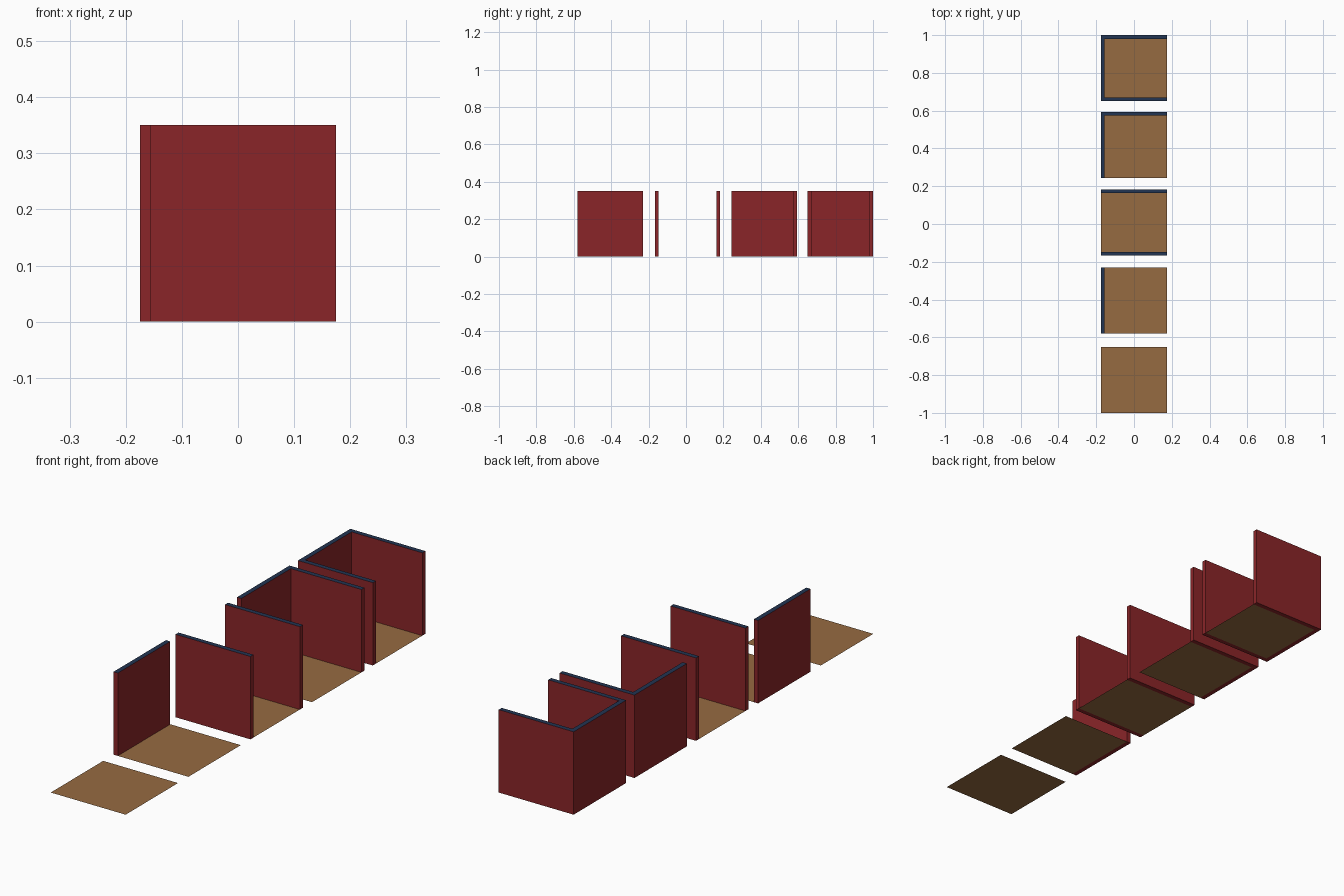
import bpy, bmesh

if "Cube" in bpy.data.objects:
    bpy.data.objects.remove(bpy.data.objects["Cube"])

S = 0.35      # tile size and wall height
H = S / 2
T = 0.02      # wall thickness


def material(name, rgb):
    m = bpy.data.materials.new(name)
    m.diffuse_color = (*rgb, 1)
    m.use_nodes = True
    m.node_tree.nodes["Principled BSDF"].inputs["Base Color"].default_value = m.diffuse_color
    return m


RED = material("red_wall", (0.254, 0.0185, 0.0215))
NAVY = material("navy_wall_top", (0.016, 0.035, 0.085))
BROWN = material("brown_floor", (0.305, 0.145, 0.053))


def finish(bm, name, mats):
    me = bpy.data.meshes.new(name)
    bm.to_mesh(me)
    bm.free()
    for m in mats:
        me.materials.append(m)
    ob = bpy.data.objects.new(name, me)
    bpy.context.collection.objects.link(ob)


def wall(name, x0, x1, y0, y1):
    bm = bmesh.new()
    bmesh.ops.create_cube(bm, size=1)
    for v in bm.verts:
        v.co = (x1 if v.co.x > 0 else x0,
                y1 if v.co.y > 0 else y0,
                S if v.co.z > 0 else 0)
    bm.normal_update()
    # upward faces are navy, the rest red
    for f in bm.faces:
        f.material_index = 1 if f.normal.z > 0.5 else 0
    finish(bm, name, [RED, NAVY])


def floor(name, x0, x1, y0, y1):
    bm = bmesh.new()
    bm.faces.new([bm.verts.new(p) for p in
                  ((x0, y0, 0), (x1, y0, 0), (x1, y1, 0), (x0, y1, 0))])
    finish(bm, name, [BROWN])


# Row of room tiles: name, centre y, walls present
TILES = [
    ("open_tile", -0.825, ""),
    ("side_tile", -0.406, "L"),
    ("corridor_tile", 0.008, "FB"),
    ("corner_tile", 0.419, "LB"),
    ("dead_end_tile", 0.825, "LFB"),
]

for name, cy, walls in TILES:
    # floor fills the space between the walls
    x0 = -H + T if "L" in walls else -H
    y0 = cy - H + (T if "F" in walls else 0)
    y1 = cy + H - (T if "B" in walls else 0)
    floor(name + "_floor", x0, H, y0, y1)
    if "L" in walls:
        wall(name + "_left_wall", -H, -H + T, cy - H, cy + H)
    if "F" in walls:
        wall(name + "_front_wall", x0, H, cy - H, y0)
    if "B" in walls:
        wall(name + "_back_wall", x0, H, y1, cy + H)
